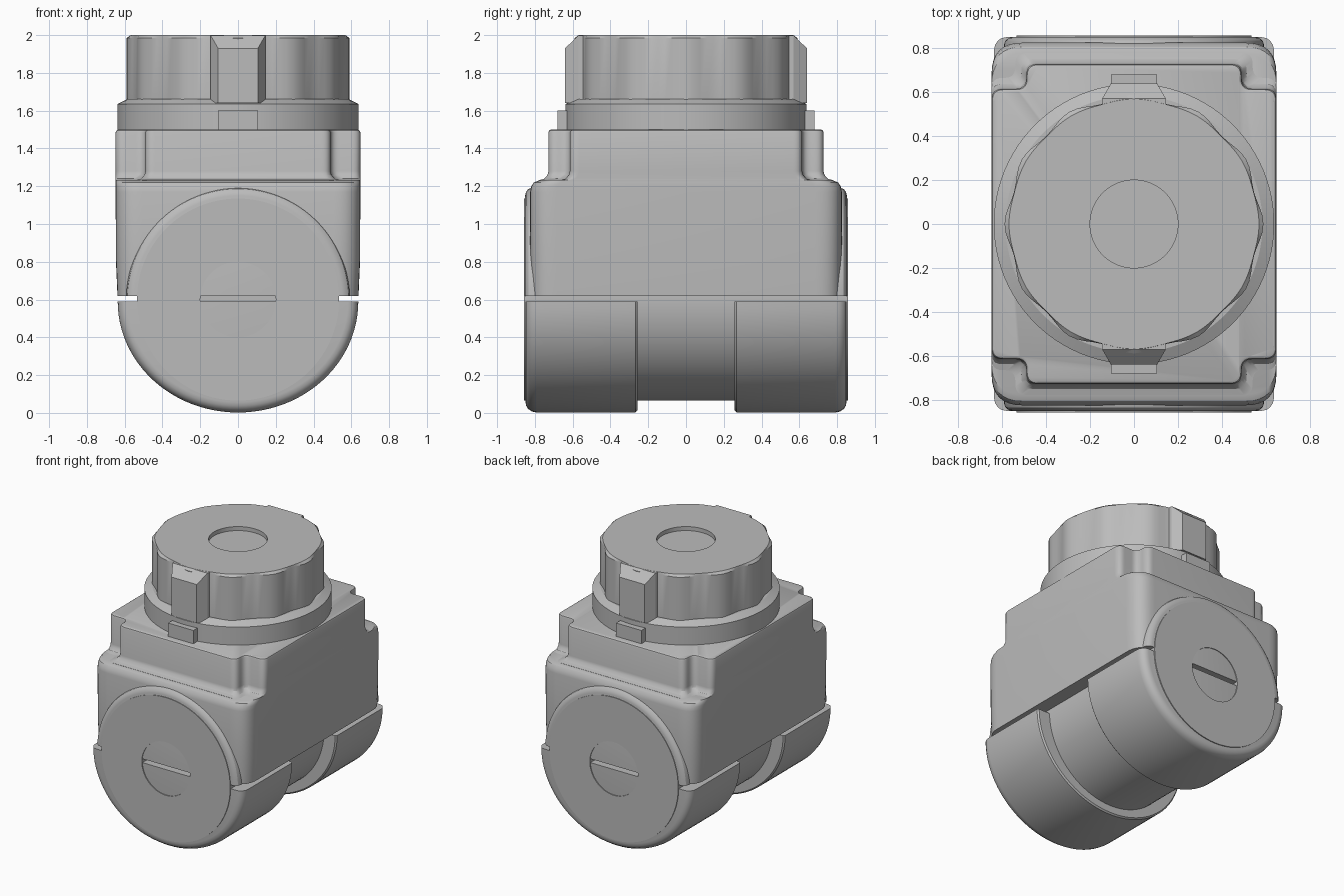
import bpy, bmesh, math
from mathutils import Vector

if "Cube" in bpy.data.objects:
    bpy.data.objects.remove(bpy.data.objects["Cube"], do_unlink=True)

grey = bpy.data.materials.new("plain grey")
grey.use_nodes = True
COLOUR = (0.5, 0.5, 0.5, 1)
grey.diffuse_color = COLOUR
grey.node_tree.nodes["Principled BSDF"].inputs["Base Color"].default_value = COLOUR
SEG = 96


def loft(name, rings, angle=30):
    """Skin a stack of equal-length closed rings and cap both ends."""
    bm = bmesh.new()
    loops = [[bm.verts.new(p) for p in ring] for ring in rings]
    n = len(loops[0])
    for a, b in zip(loops, loops[1:]):
        for i in range(n):
            j = (i + 1) % n
            bm.faces.new((a[i], a[j], b[j], b[i]))
    bm.faces.new(loops[0][::-1])
    bm.faces.new(loops[-1])
    bmesh.ops.recalc_face_normals(bm, faces=bm.faces)
    mesh = bpy.data.meshes.new(name)
    bm.to_mesh(mesh)
    bm.free()
    mesh.materials.append(grey)
    obj = bpy.data.objects.new(name, mesh)
    bpy.context.collection.objects.link(obj)
    bpy.ops.object.select_all(action="DESELECT")
    obj.select_set(True)
    bpy.context.view_layer.objects.active = obj
    bpy.ops.object.shade_smooth_by_angle(angle=math.radians(angle))
    return obj


def circle(r, wave=0.0):
    pts = []
    for i in range(SEG):
        t = 2 * math.pi * i / SEG
        q = r + wave * math.cos(12 * t)
        pts.append((q * math.cos(t), q * math.sin(t)))
    return pts


def rounded(corners, radius, steps=8):
    """Round every corner of a polygon with a quadratic arc."""
    pts = []
    for i, c in enumerate(corners):
        c = Vector(c)
        a = (Vector(corners[i - 1]) - c).normalized() * radius
        b = (Vector(corners[(i + 1) % len(corners)]) - c).normalized() * radius
        for k in range(steps + 1):
            t = k / steps
            # blend towards the corner so the curve stays close to circular
            pts.append(tuple(c + a * (1 - t) ** 2 + b * t ** 2))
    return pts


def at_z(pts, z):
    return [(x, y, z) for x, y in pts]


def at_y(pts, y, z=0.6):
    return [(px, y, z + pz) for px, pz in pts]


# Pivot drum with a shallow round recess in each end
END = 0.857
loft("pivot_drum", [at_y(circle(r), y) for r, y in (
    (0.2, -END + 0.07), (0.2, -END), (0.535, -END),
    (0.535, END), (0.2, END), (0.2, END - 0.07))])


# Lower half shells around the drum
def half_ellipse(e):
    n = 48
    return [((0.637 - e) * math.cos(math.pi * (1 + i / n)),
             (0.598 - e) * math.sin(math.pi * (1 + i / n)) - 0.01 *
             (1 - math.sin(math.pi * i / n))) for i in range(n + 1)]


for name, s in (("front_lower_shell", -1), ("back_lower_shell", 1)):
    loft(name, [at_y(half_ellipse(e), s * y) for y, e in (
        (0.258, 0.01), (0.268, 0), (0.79, 0), (0.815, 0.005),
        (0.835, 0.018), (0.846, 0.035), (0.85, 0.055))])


# Main housing with rounded corners and shoulders
def housing_ring(z, ex, ey):
    x, y = 0.648 - ex, 0.825 - ey
    return at_z(rounded([(x, y), (-x, y), (-x, -y), (x, -y)], 0.14), z)


loft("housing", [housing_ring(*v) for v in (
    (0.62, 0.01, 0), (0.8, 0.002, 0), (1.17, 0, 0), (1.2, 0, 0.006),
    (1.22, 0, 0.02), (1.232, 0, 0.05))])


# Half round bosses on the housing ends, above the split line
def arch(r):
    n = 48
    low = 0.02
    start = math.asin(low / r)
    return [(r * math.cos(start + (math.pi - 2 * start) * i / n),
             r * math.sin(start + (math.pi - 2 * start) * i / n))
            for i in range(n + 1)]


for name, s in (("front_boss", -1), ("back_boss", 1)):
    loft(name, [at_y(arch(r), s * y) for y, r in (
        (0.6, 0.592), (0.815, 0.592), (0.835, 0.585),
        (0.847, 0.57), (0.852, 0.55))])


# Upper block with notched corners and a filleted foot
def block_ring(z, e):
    x, y, nx, ny = 0.648 - max(-e, 0), 0.728 + e, 0.49 + e, 0.615 + e
    quarter = [(x, ny), (nx, ny), (nx, y)]
    half = quarter + [(-a, b) for a, b in reversed(quarter)]
    return at_z(rounded(half + [(-a, -b) for a, b in half], 0.05), z)


loft("upper_block", [block_ring(*v) for v in (
    (1.2, 0.05), (1.232, 0.05), (1.24, 0.022), (1.26, 0.005), (1.28, 0),
    (1.485, 0), (1.495, -0.004), (1.5, -0.012))])

# Collar under the knob
loft("collar", [at_z(circle(r), z) for r, z in (
    (0.638, 1.48), (0.638, 1.635), (0.585, 1.662))], 20)

# Scalloped knob with a shallow recess in the top
loft("knob", [at_z(circle(r, w), z) for r, w, z in (
    (0.577, 0.012, 1.64), (0.577, 0.012, 1.985), (0.566, 0.003, 2.0),
    (0.2, 0, 2.0), (0.2, 0, 1.97))], 25)


# Lugs on the knob and tabs on the collar, front and back
def slab(half_width, y, low, high):
    w = half_width
    return [(-w, y, low), (w, y, low), (w, y, high), (-w, y, high)]


for side, s in (("front", -1), ("back", 1)):
    loft(side + "_lug", [slab(0.145, s * 0.5, 1.64, 1.999),
                         slab(0.145, s * 0.57, 1.64, 1.999),
                         slab(0.105, s * 0.64, 1.64, 1.93)], 10)
    loft(side + "_tab", [slab(0.105, s * 0.6, 1.49, 1.6),
                         slab(0.105, s * 0.68, 1.49, 1.6)])
